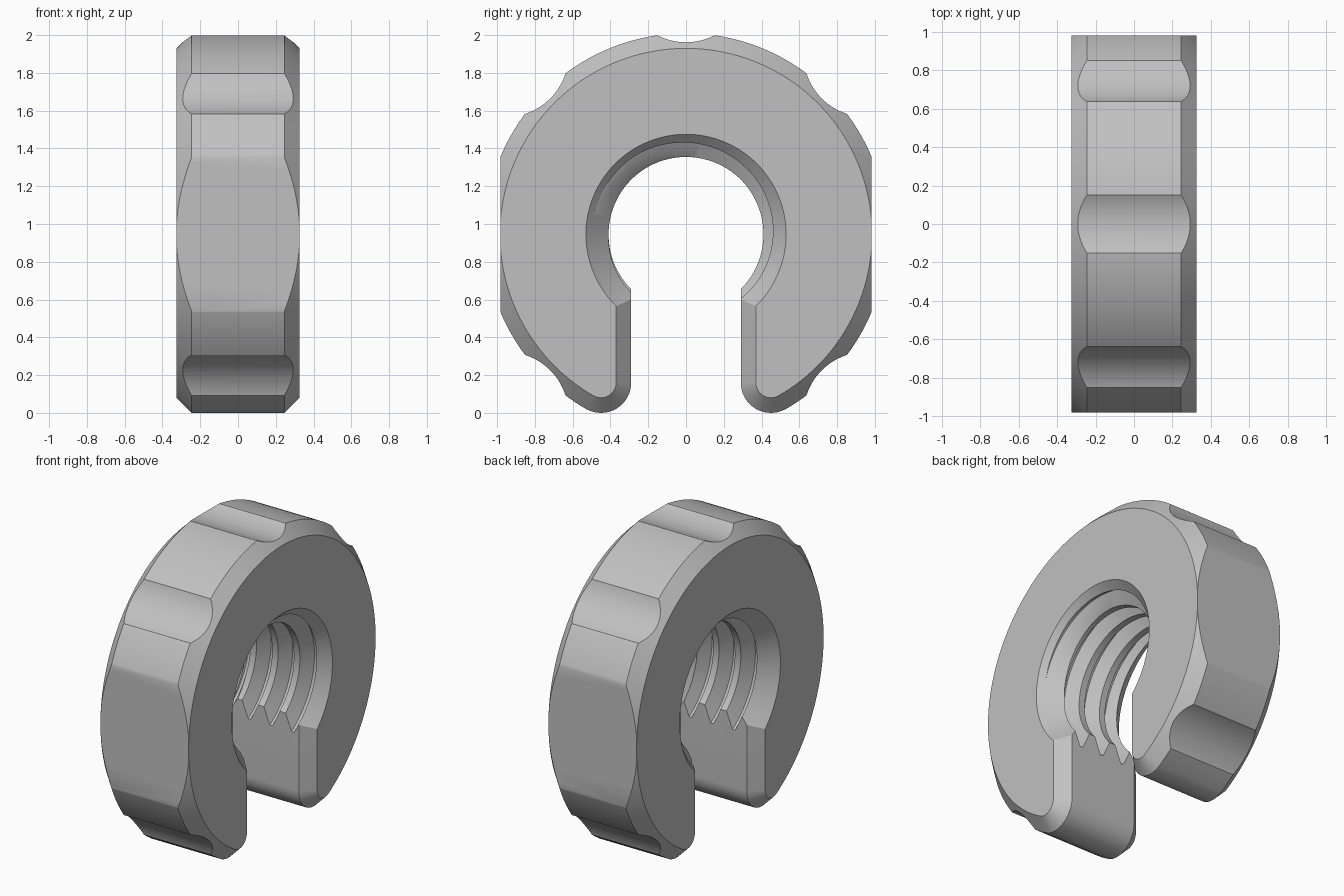
import bpy, bmesh, math
from math import cos, sin, pi, radians
from mathutils import Matrix, Vector

cube = bpy.data.objects.get("Cube")
if cube:
    bpy.data.objects.remove(cube, do_unlink=True)

CENTRE_Z = 0.945          # height of the bore axis, which runs along x
HALF, BEVEL = 0.325, 0.08
PITCH, MINOR, MAJOR = 0.16, 0.41, 0.495

steel = bpy.data.materials.new("plain_grey")
steel.use_nodes = True
GREY = (0.53, 0.53, 0.53, 1)
steel.diffuse_color = GREY
steel.node_tree.nodes["Principled BSDF"].inputs["Base Color"].default_value = GREY


def add_object(name, bm):
    bmesh.ops.recalc_face_normals(bm, faces=bm.faces)
    mesh = bpy.data.meshes.new(name)
    bm.to_mesh(mesh)
    bm.free()
    mesh.materials.append(steel)
    obj = bpy.data.objects.new(name, mesh)
    bpy.context.collection.objects.link(obj)
    return obj


def loft(name, sections):
    """Skin a list of closed sections and cap both ends."""
    bm = bmesh.new()
    loops = [[bm.verts.new(p) for p in s] for s in sections]
    for a, b in zip(loops, loops[1:]):
        for i in range(len(a)):
            j = (i + 1) % len(a)
            bm.faces.new((a[i], a[j], b[j], b[i]))
    bm.faces.new(loops[0])
    bm.faces.new(loops[-1])
    return add_object(name, bm)


def cylinder(name, y, z, r1, r2, x, depth, segments):
    bm = bmesh.new()
    place = Matrix.Translation((x, y, z)) @ Matrix.Rotation(pi / 2, 4, 'Y')
    bmesh.ops.create_cone(bm, cap_ends=True, segments=segments, radius1=r1,
                          radius2=r2, depth=depth, matrix=place)
    return add_object(name, bm)


def cut(target, cutter):
    cutter.hide_render = True
    mod = target.modifiers.new("cut", 'BOOLEAN')
    mod.operation, mod.solver, mod.object = 'DIFFERENCE', 'EXACT', cutter
    bpy.context.view_layer.objects.active = target
    bpy.ops.object.modifier_apply(modifier=mod.name)
    bpy.data.objects.remove(cutter, do_unlink=True)


def outline(x, inset):
    """C-shaped outline: slot wall, rounded tip and outer arc, mirrored."""
    tip_y, tip_z, tip_r = 0.45, 0.16, 0.16
    drop = tip_z - CENTRE_Z
    radius = math.hypot(tip_y, drop) + tip_r - inset
    tangent = math.atan2(drop, tip_y)
    half = [(tip_y - tip_r + inset, CENTRE_Z + 0.1)]
    for i in range(17):
        a = -pi + (tangent + pi) * i / 16
        half.append((tip_y + (tip_r - inset) * cos(a), tip_z + (tip_r - inset) * sin(a)))
    for i in range(1, 73):
        a = tangent + (pi / 2 - tangent) * i / 72
        half.append((radius * cos(a), CENTRE_Z + radius * sin(a)))
    full = half + [(-y, z) for y, z in reversed(half[:-1])]
    return [(x, y, z) for y, z in full]


# Slotted disc with bevelled rims
nut = loft("slotted_nut", [outline(-HALF, BEVEL), outline(BEVEL - HALF, 0),
                           outline(HALF - BEVEL, 0), outline(HALF, BEVEL)])

# Flats on the two sides
for side in (-1, 1):
    bm = bmesh.new()
    bmesh.ops.create_cube(bm, size=1, matrix=Matrix.Translation((0, side * 1.483, CENTRE_Z))
                          @ Matrix.Diagonal((1, 1, 2, 1)))
    cut(nut, add_object("flat_cutter", bm))

# Finger scallops around the rim
for degrees in (-135, -45, 45, 90, 135):
    a = radians(degrees)
    cut(nut, cylinder("scallop_cutter", 1.347 * cos(a), CENTRE_Z + 1.347 * sin(a),
                      0.33, 0.33, 0, 1, 96))


# Threaded bore: a helical sweep of a V-groove profile, its gap lying in the slot
def thread_section(angle):
    shift = 0.226 + PITCH * angle / (2 * pi)
    profile = []
    for turn in range(-6, 4):
        for dx, r in ((-0.058, MINOR), (-0.01, MAJOR), (0.01, MAJOR), (0.058, MINOR)):
            profile.append((turn * PITCH + dx, r))
    profile += [(profile[-1][0], 0.09), (profile[0][0], 0.09)]
    return [(x + shift, r * cos(angle), CENTRE_Z + r * sin(angle)) for x, r in profile]


START, SWEEP, STEPS = radians(-80), radians(340), 120
cut(nut, loft("thread_cutter",
              [thread_section(START + SWEEP * i / STEPS) for i in range(STEPS + 1)]))

# Countersinks at both mouths of the bore
for side in (-1, 1):
    small, large = 0.38, 0.63
    ends = (small, large) if side > 0 else (large, small)
    cut(nut, cylinder("countersink_cutter", 0, CENTRE_Z, *ends, side * 0.3, 0.25, 128))

bpy.ops.object.select_all(action='DESELECT')
nut.select_set(True)
bpy.context.view_layer.objects.active = nut
bpy.ops.object.shade_smooth_by_angle(angle=radians(30))
